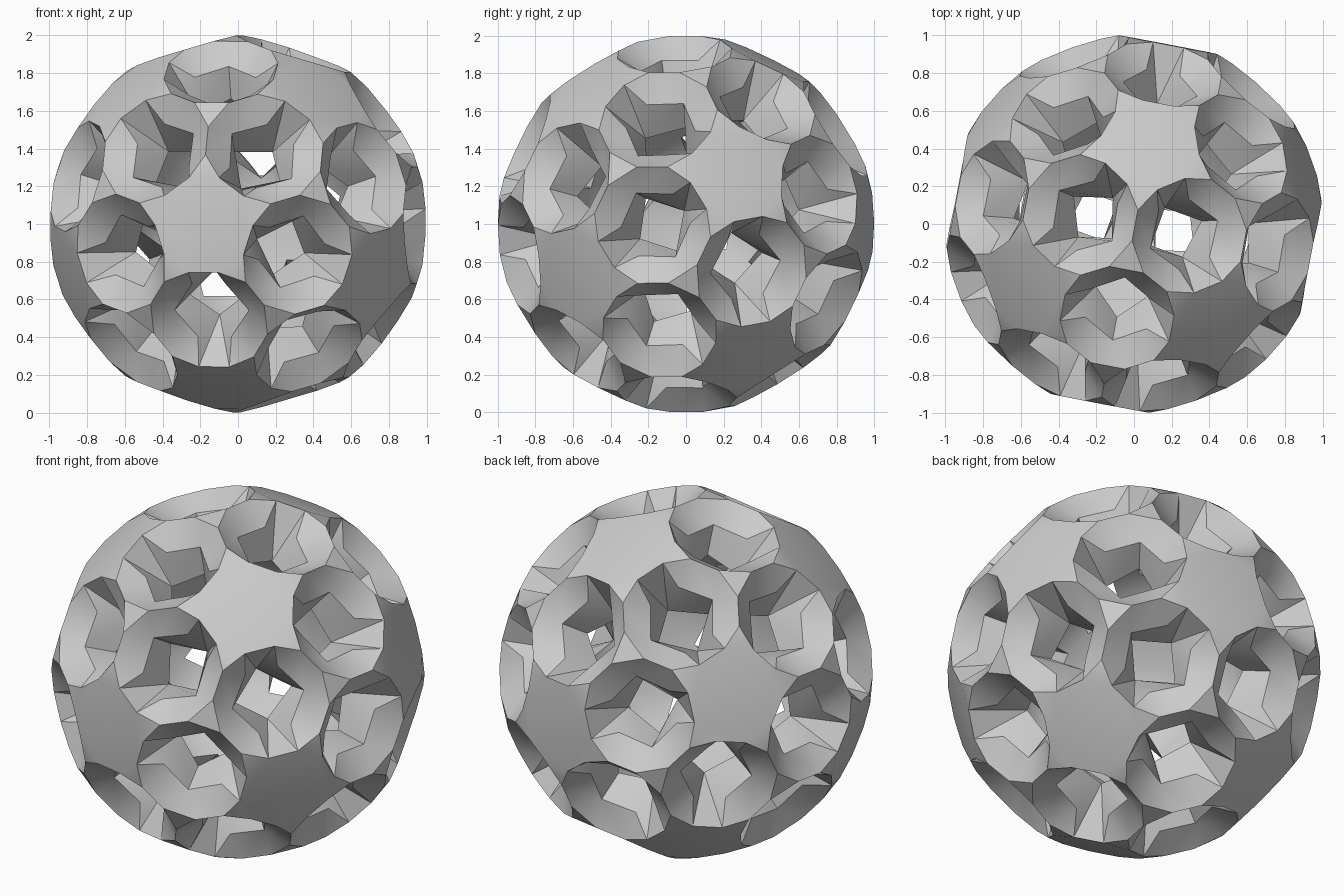
import bpy, bmesh, math
from mathutils import Vector

if "Cube" in bpy.data.objects:
    bpy.data.objects.remove(bpy.data.objects["Cube"], do_unlink=True)

# Main proportions; every rim corner lies on one sphere
R = 1.003
TIP = math.radians(21.8)      # star axis to star tip
RIDGE = math.radians(31.3)    # star axis to the far end of a ridge
BITE = math.radians(14.6)     # star axis to the edge of an opening
BITE_HALF = 0.083             # half length of that edge
# Six-sided lip of an opening: distance, end length, end width, half width
LIP, LIP_U, LIP_V, LIP_MID = 0.86, 0.165, 0.09, 0.2
# Four-sided inside mouth: distance, half length, half width
INNER, INNER_U, INNER_V = 0.68, 0.14, 0.165

# Twelve star axes, from one axis and its five neighbours
front = Vector((-0.187, -0.982, -0.006)).normalized()
down = Vector((-0.005, 0.006, -1))
down = (down - front * down.dot(front)).normalized()
side = front.cross(down)
axes = [front]
for k in range(5):
    a = math.radians(72 * k)
    axes.append((front + 2 * (down * math.cos(a) + side * math.sin(a))).normalized())
axes += [-n for n in axes]


def adjacent(a, b):
    return 0.3 < a.dot(b) < 0.6


bm = bmesh.new()


def vert(p):
    # Reuse a corner that already exists at this point
    for v in bm.verts:
        if (v.co - p).length < 1e-4:
            return v
    return bm.verts.new(p)


def face(*points):
    bm.faces.new([vert(p) for p in points])


def around(points, axis):
    # Order points by angle about an axis
    x = axis.orthogonal().normalized()
    y = axis.cross(x)
    return sorted(points, key=lambda p: math.atan2(p.dot(y), p.dot(x)))


def lean(n, target, angle):
    # Point on the sphere at an angle from n towards the target
    d = (target - n * target.dot(n)).normalized()
    return R * (n * math.cos(angle) + d * math.sin(angle))


class Opening:
    # Frame and corner points of one opening between two stars
    def __init__(self, n, m):
        self.h = (n + m).normalized()
        self.u = (n - m).normalized()
        self.v = self.h.cross(self.u)

    def point(self, distance, n, length, s, width):
        # Point towards star n and towards side s
        return (self.h * distance + self.u * math.copysign(length, n.dot(self.u))
                + self.v * math.copysign(width, s.dot(self.v)))

    def lip_end(self, n, s):
        return self.point(LIP, n, LIP_U, s, LIP_V)

    def lip_middle(self, s):
        return self.point(LIP, s, 0, s, LIP_MID)

    def mouth_end(self, n):
        return self.point(INNER, n, INNER_U, n, 0)

    def mouth_side(self, s):
        return self.point(INNER, s, 0, s, INNER_V)

    def bite(self, n, s):
        p = lean(n, self.h, BITE) + self.v * math.copysign(BITE_HALF, s.dot(self.v))
        return p.normalized() * R


# Thirty openings, one between each pair of neighbouring stars
for i, n in enumerate(axes):
    for m in axes[:i]:
        if not adjacent(n, m):
            continue
        hole = Opening(n, m)
        for s in (o for o in axes if adjacent(o, n) and adjacent(o, m)):
            corner = (n + m + s).normalized()
            top = hole.lip_middle(s)
            # Sloping crescent and steep walls
            face(lean(n, corner, RIDGE), lean(m, corner, RIDGE), top)
            for star in (n, m):
                w, t = lean(star, corner, RIDGE), lean(star, corner, TIP)
                c, lip = hole.bite(star, s), hole.lip_end(star, s)
                face(w, t, top)
                face(t, lip, top)
                face(t, c, lip)
                face(c, lip, hole.mouth_end(star))
                face(top, lip, hole.mouth_end(star), hole.mouth_side(s))
        # Pointed end walls under the stars
        for star in (n, m):
            face(hole.bite(star, hole.v), hole.bite(star, -hole.v), hole.mouth_end(star))

# Stars outside, and the matching faces of the inner shell
for n in axes:
    near = [o for o in axes if adjacent(o, n)]
    outer, inside = [], []
    for m in near:
        hole = Opening(n, m)
        outer += [hole.bite(n, hole.v), hole.bite(n, -hole.v)]
        inside.append(hole.mouth_end(n))
    face(*around(outer, n))
    face(*around(inside, n))
    for i, m in enumerate(near):
        for s in near[:i]:
            if adjacent(m, s):
                one, two = Opening(n, m), Opening(n, s)
                face(one.bite(n, s), lean(n, n + m + s, TIP), two.bite(n, m))
                face(one.mouth_end(n), two.mouth_end(n),
                     two.mouth_side(m), one.mouth_side(s))

# Small triangles where three openings meet, outside and inside
for i, n in enumerate(axes):
    for j, m in enumerate(axes[:i]):
        for s in axes[:j]:
            if adjacent(n, m) and adjacent(n, s) and adjacent(m, s):
                corner = n + m + s
                face(*[lean(o, corner, RIDGE) for o in (n, m, s)])
                face(Opening(n, m).mouth_side(s), Opening(m, s).mouth_side(n),
                     Opening(n, s).mouth_side(m))

bmesh.ops.recalc_face_normals(bm, faces=bm.faces)
low = min(v.co.z for v in bm.verts)
bmesh.ops.translate(bm, verts=bm.verts, vec=(0, 0, -low))

mesh = bpy.data.meshes.new("pierced_ball")
bm.to_mesh(mesh)
bm.free()
ball = bpy.data.objects.new("pierced_ball", mesh)
bpy.context.collection.objects.link(ball)

# One plain grey
grey = bpy.data.materials.new("light_grey")
grey.use_nodes = True
colour = (0.6, 0.6, 0.6, 1)
grey.diffuse_color = colour
grey.node_tree.nodes["Principled BSDF"].inputs["Base Color"].default_value = colour
mesh.materials.append(grey)

# Soften the gentle folds only
bpy.ops.object.select_all(action="DESELECT")
ball.select_set(True)
bpy.context.view_layer.objects.active = ball
bpy.ops.object.shade_smooth_by_angle(angle=math.radians(25))
